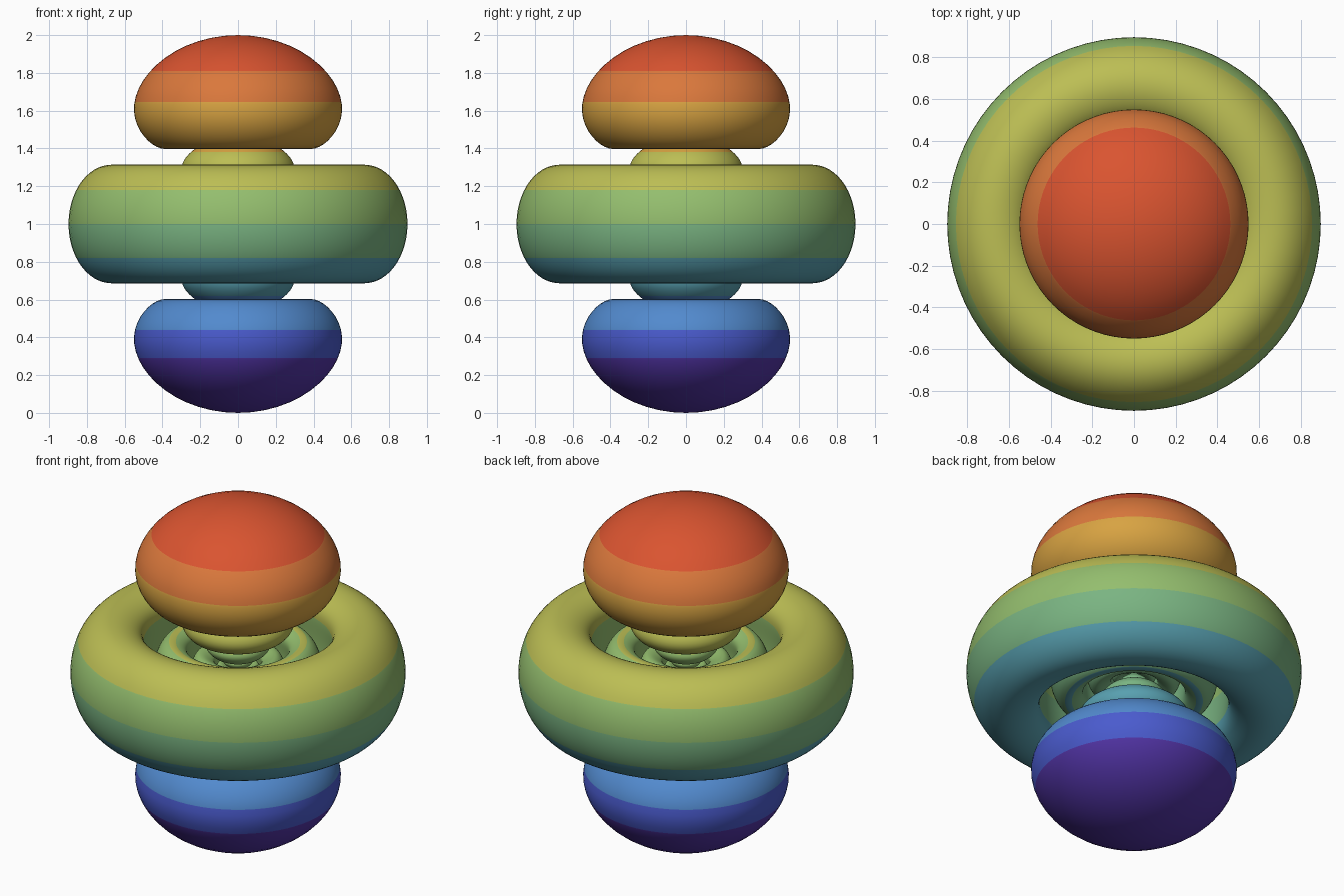
import bpy, bmesh, math
from mathutils import Vector

cube = bpy.data.objects.get("Cube")
if cube:
    bpy.data.objects.remove(cube, do_unlink=True)

# Colour bands from bottom to top: name, sRGB colour, upper height
BANDS = [
    ("purple", "5234A6", 0.29),
    ("indigo", "4A5BCE", 0.44),
    ("blue", "528ACE", 0.62),
    ("teal", "58A0B0", 0.82),
    ("sea_green", "7AB482", 1.0),
    ("leaf_green", "94BE6E", 1.18),
    ("olive_yellow", "BCBE54", 1.38),
    ("gold", "D8A342", 1.645),
    ("orange", "DA783C", 1.81),
    ("red", "DA5430", 9.0),
]


def linear(v):
    return v / 12.92 if v <= 0.04045 else ((v + 0.055) / 1.055) ** 2.4


def make_material(name, code):
    rgb = [linear(int(code[i:i + 2], 16) / 255) for i in (0, 2, 4)]
    mat = bpy.data.materials.new(name)
    mat.use_nodes = True
    mat.diffuse_color = (*rgb, 1)
    bsdf = next(n for n in mat.node_tree.nodes if n.type == "BSDF_PRINCIPLED")
    bsdf.inputs["Base Color"].default_value = (*rgb, 1)
    return mat


MATERIALS = [make_material(name, code) for name, code, _ in BANDS]

# Radial wave and its nodes: every shell lies between two nodes
LEVEL = 11.5
NODES = [0.0, 3.48, 7.31, 13.21, 60.0]


def wave(x):
    return abs(x * x * (x ** 3 - 24 * x * x + 168 * x - 336)) * math.exp(-x / 2)


def crossing(low, high, target):
    """Distance between low (weak) and high (strong) where the wave hits target."""
    for _ in range(45):
        mid = (low + high) / 2
        if wave(mid) < target:
            low = mid
        else:
            high = mid
    return (low + high) / 2


def find_peak(start, end):
    return max((start + (end - start) * i / 2000 for i in range(2001)), key=wave)


SCALE = 1 / crossing(NODES[-1], find_peak(NODES[-2], NODES[-1]), LEVEL / 2)


def outline(start, end, ring, steps=36):
    """Half outline of a polar lobe, or closed section of an equatorial ring."""
    peak = find_peak(start, end)
    k = LEVEL / wave(peak)
    if ring:
        limit = math.asin(math.sqrt((1 - k) / 3))
    else:
        limit = math.acos(math.sqrt((1 + k) / 3))
    points = []
    count = 2 * steps if ring else steps + 1
    for i in range(count):
        t = math.pi * i / steps
        a = limit * math.sin(t)
        if ring:
            strength = 1 - 3 * math.sin(a) ** 2
        else:
            strength = 3 * math.cos(a) ** 2 - 1
        side = end if math.cos(t) > 0 else start
        r = crossing(side, peak, LEVEL / strength) * SCALE
        across, along = r * math.sin(a), r * math.cos(a)
        points.append((along, across) if ring else (across, along))
    return points


def revolve(name, points, closed, flip=1, segments=72):
    bm = bmesh.new()
    verts = [bm.verts.new((r, 0, 1 + flip * z)) for r, z in points]
    edges = [bm.edges.new(pair) for pair in zip(verts, verts[1:])]
    if closed:
        edges.append(bm.edges.new((verts[-1], verts[0])))
    bmesh.ops.spin(bm, geom=verts + edges, cent=(0, 0, 0), axis=(0, 0, 1),
                   angle=2 * math.pi, steps=segments, use_duplicate=False)
    bmesh.ops.remove_doubles(bm, verts=bm.verts[:], dist=1e-5)
    # Cut along the band heights so each face has one colour
    for _, _, top in BANDS[:-1]:
        bmesh.ops.bisect_plane(bm, geom=bm.verts[:] + bm.edges[:] + bm.faces[:],
                               dist=1e-6, plane_co=Vector((0, 0, top)),
                               plane_no=Vector((0, 0, 1)))
    bmesh.ops.recalc_face_normals(bm, faces=bm.faces[:])
    for face in bm.faces:
        height = face.calc_center_median().z
        face.material_index = sum(height > top for _, _, top in BANDS)
        face.smooth = True
    mesh = bpy.data.meshes.new(name)
    bm.to_mesh(mesh)
    bm.free()
    for mat in MATERIALS:
        mesh.materials.append(mat)
    obj = bpy.data.objects.new(name, mesh)
    bpy.context.collection.objects.link(obj)
    return obj


# Nested shells: an upper lobe, a lower lobe and a ring in each
for shell, start, end in zip(("core", "inner", "middle", "outer"), NODES, NODES[1:]):
    lobe = outline(start, end, ring=False)
    revolve(shell + "_upper_lobe", lobe, closed=False)
    revolve(shell + "_lower_lobe", lobe, closed=False, flip=-1)
    revolve(shell + "_ring", outline(start, end, ring=True), closed=True)
